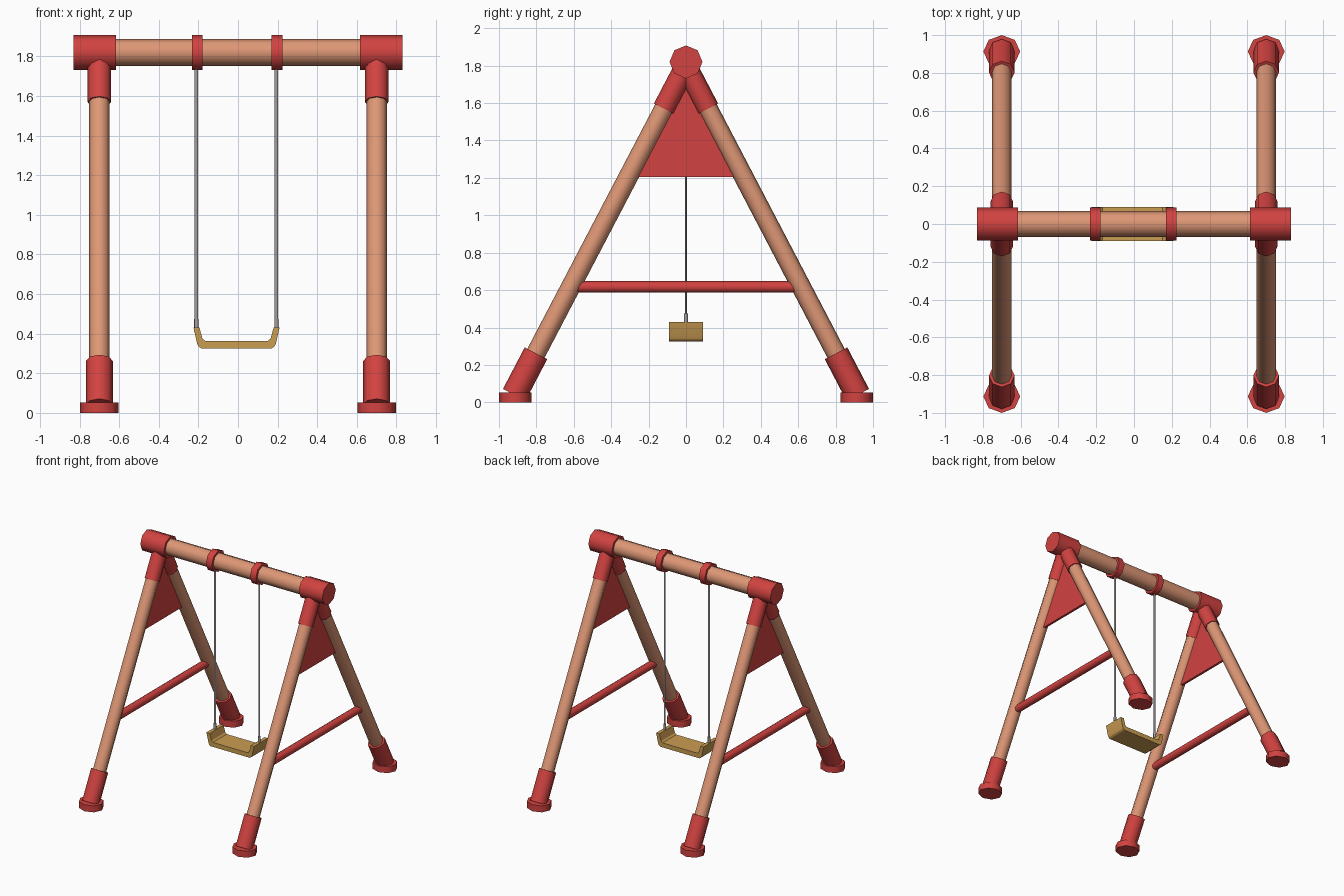
import bpy, bmesh, math
from mathutils import Vector, Matrix

if "Cube" in bpy.data.objects:
    bpy.data.objects.remove(bpy.data.objects["Cube"])


def material(name, rgb):
    m = bpy.data.materials.new(name)
    m.diffuse_color = (*rgb, 1)
    m.use_nodes = True
    m.node_tree.nodes["Principled BSDF"].inputs["Base Color"].default_value = m.diffuse_color
    return m


RED = material("red plastic", (0.64, 0.056, 0.052))
WOOD = material("light wood", (0.73, 0.31, 0.18))
TAN = material("tan seat", (0.60, 0.34, 0.085))
GREY = material("grey rope", (0.38, 0.35, 0.33))


def finish(name, bm, mat, angle=50):
    bmesh.ops.recalc_face_normals(bm, faces=bm.faces)
    me = bpy.data.meshes.new(name)
    bm.to_mesh(me)
    bm.free()
    me.materials.append(mat)
    ob = bpy.data.objects.new(name, me)
    bpy.context.collection.objects.link(ob)
    bpy.ops.object.select_all(action='DESELECT')
    ob.select_set(True)
    bpy.context.view_layer.objects.active = ob
    bpy.ops.object.shade_smooth_by_angle(angle=math.radians(angle))
    return ob


def tube(name, a, b, r, mat, sides=8, squash=(1, 1)):
    """Cylinder from a to b; a corner always lies on the x (or z) axis."""
    a, b = Vector(a), Vector(b)
    d = b - a
    if abs(d.x) > 1e-6:
        rot = Matrix.Rotation(math.pi / 2, 4, 'Y')
    else:
        rot = Matrix.Rotation(math.atan2(-d.y, d.z), 4, 'X')
    bm = bmesh.new()
    bmesh.ops.create_cone(bm, cap_ends=True, segments=sides, radius1=r,
                          radius2=r, depth=d.length,
                          matrix=Matrix.Translation((a + b) / 2) @ rot
                          @ Matrix.Diagonal((*squash, 1, 1)))
    return finish(name, bm, mat)


def prism(name, pts, offset, mat, angle=30):
    """Extrude a flat outline by an offset."""
    bm = bmesh.new()
    f = bm.faces.new([bm.verts.new(p) for p in pts])
    ext = bmesh.ops.extrude_face_region(bm, geom=[f])
    bmesh.ops.translate(bm, vec=offset,
                        verts=[v for v in ext["geom"] if isinstance(v, bmesh.types.BMVert)])
    return finish(name, bm, mat, angle)


BEAM_Z, APEX_Z, SLOPE, LEG_X = 1.82, 1.796, 0.523, 0.70


def on_leg(x, side, z):
    return (x, side * (APEX_Z - z) * SLOPE, z)


# Top beam
tube("top_beam", (-0.75, 0, BEAM_Z), (0.75, 0, BEAM_Z), 0.068, WOOD)

for sx, lr in ((-1, "left"), (1, "right")):
    x = sx * LEG_X
    # Beam end cap
    tube(lr + "_beam_cap", (sx * 0.615, 0, BEAM_Z), (sx * 0.83, 0, BEAM_Z), 0.088, RED)
    for sy, fb in ((-1, "front"), (1, "back")):
        n = f"{fb}_{lr}_"
        # Leg, top collar, lower sleeve, foot
        tube(n + "leg", on_leg(x, sy, 0.10), on_leg(x, sy, 1.74), 0.052, WOOD)
        tube(n + "collar", on_leg(x, sy, 1.57), on_leg(x, sy, 1.78), 0.060, RED)
        tube(n + "sleeve", on_leg(x, sy, 0.04), on_leg(x, sy, 0.262), 0.068, RED)
        tube(n + "foot", (x, sy * 0.913, 0), (x, sy * 0.913, 0.053), 0.0975, RED,
             squash=(1, 0.892))
    # Crossbar and gusset panel
    tube(lr + "_crossbar", (x, -0.61, 0.617), (x, 0.61, 0.617), 0.031, RED)
    prism(lr + "_panel", [(x - 0.01, -0.27, 1.205), (x - 0.01, 0.27, 1.205),
                          (x - 0.01, 0.02, 1.75), (x - 0.01, -0.02, 1.75)],
          (0.02, 0, 0), RED)
    # Rope ring, rope and rope fastening
    rx = -0.004 + sx * 0.201
    px = -0.008 + sx * 0.202
    tube(lr + "_rope_ring", (rx - 0.027, 0, BEAM_Z), (rx + 0.027, 0, BEAM_Z), 0.088, RED)
    tube(lr + "_rope", (px, 0, 0.41), (px, 0, 1.75), 0.0085, GREY, squash=(1, 0.6))
    tube(lr + "_rope_knot", (px, 0, 0.41), (px, 0, 0.475), 0.011, GREY)

# Seat: curved-up strip
half = [(0.158, 0.363), (0.172, 0.375), (0.187, 0.43), (0.217, 0.43),
        (0.199, 0.350), (0.192, 0.335), (0.178, 0.326)]
outline = half + [(-px, pz) for px, pz in reversed(half)]
prism("seat", [(-0.0075 + px, -0.09, pz) for px, pz in outline], (0, 0.18, 0), TAN)
